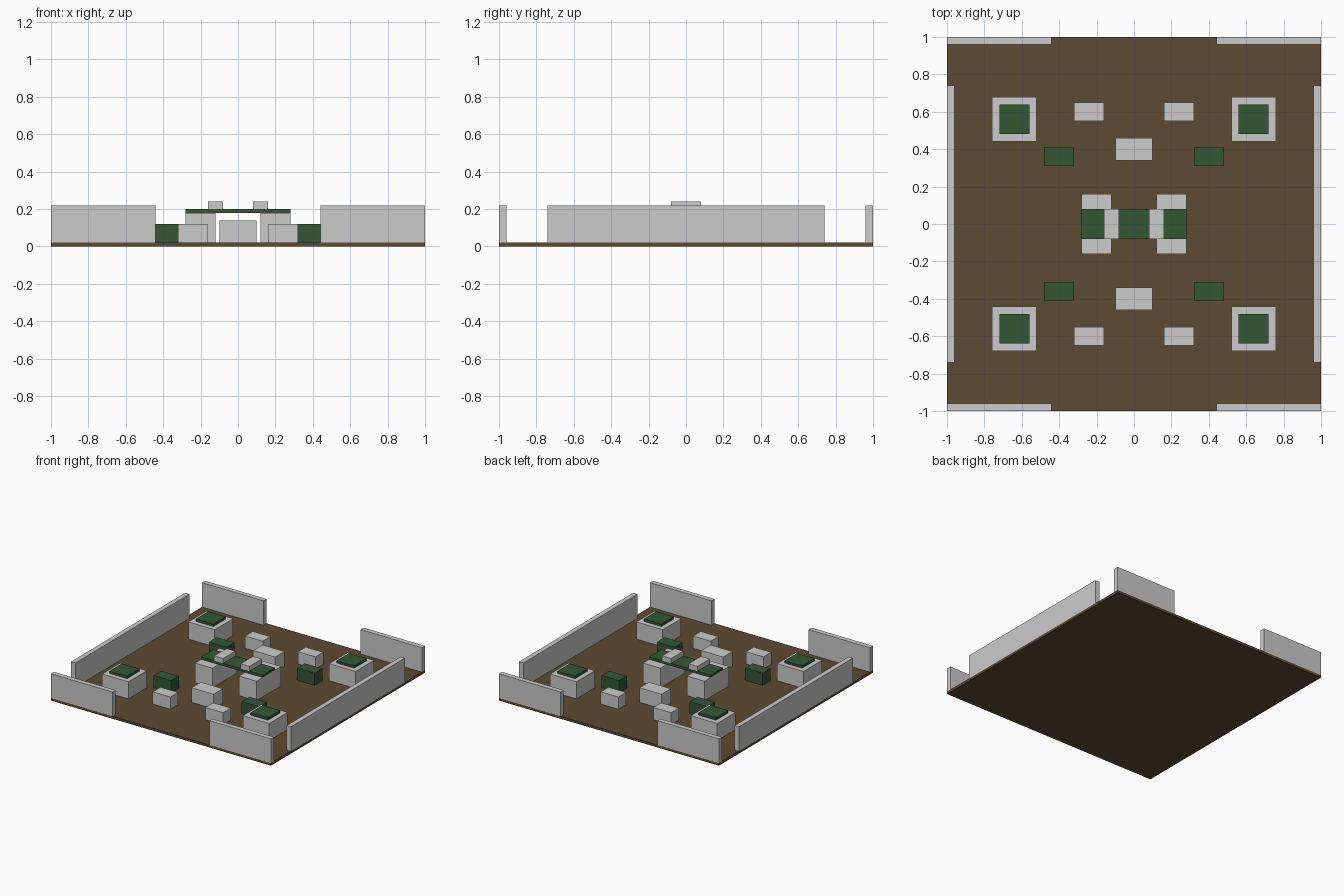
import bpy
import bmesh

if "Cube" in bpy.data.objects:
    bpy.data.objects.remove(bpy.data.objects["Cube"])


def material(name, rgb):
    m = bpy.data.materials.new(name)
    m.diffuse_color = (*rgb, 1.0)
    m.use_nodes = True
    m.node_tree.nodes["Principled BSDF"].inputs["Base Color"].default_value = m.diffuse_color
    return m


BROWN = material("earth_brown", (0.11, 0.068, 0.033))
GREY = material("concrete_grey", (0.60, 0.60, 0.60))
GREEN = material("dark_green", (0.033, 0.095, 0.037))


def box(name, x, y, z, mat):
    """Box from (min, max) ranges on each axis."""
    bm = bmesh.new()
    bmesh.ops.create_cube(bm, size=1.0)
    for v in bm.verts:
        v.co = [r[0] if c < 0 else r[1] for c, r in zip(v.co, (x, y, z))]
    bmesh.ops.recalc_face_normals(bm, faces=bm.faces)
    me = bpy.data.meshes.new(name)
    bm.to_mesh(me)
    bm.free()
    me.materials.append(mat)
    ob = bpy.data.objects.new(name, me)
    bpy.context.collection.objects.link(ob)
    return ob


def mirrored(name, x, y, z, mat, axes):
    """Box repeated across the x and/or y centre planes."""
    for sx in ((1, -1) if "x" in axes else (1,)):
        for sy in ((1, -1) if "y" in axes else (1,)):
            label = name
            if "x" in axes:
                label += "_right" if sx > 0 else "_left"
            if "y" in axes:
                label += "_back" if sy > 0 else "_front"
            box(label, sorted(sx * v for v in x), sorted(sy * v for v in y), z, mat)


F = 0.02  # floor top

# Floor slab
box("floor", (-1, 1), (-1, 1), (0, F), BROWN)

# Perimeter walls, leaving gate and corner openings
mirrored("end_wall", (0.44, 1.0), (0.96, 1.0), (F, 0.22), GREY, "xy")
mirrored("side_wall", (0.96, 1.0), (-0.74, 0.74), (F, 0.22), GREY, "x")

# Corner platforms with green tops
mirrored("corner_platform", (0.52, 0.76), (0.44, 0.68), (F, 0.16), GREY, "xy")
mirrored("platform_top", (0.56, 0.72), (0.48, 0.64), (0.16, 0.18), GREEN, "xy")

# Scattered cover blocks
mirrored("small_block", (0.16, 0.32), (0.55, 0.65), (F, 0.12), GREY, "xy")
mirrored("green_crate", (0.32, 0.48), (0.31, 0.41), (F, 0.12), GREEN, "xy")
mirrored("middle_block", (-0.10, 0.10), (0.34, 0.46), (F, 0.14), GREY, "y")

# Central bridge: two piers, green deck, two barriers
mirrored("bridge_pier", (0.12, 0.28), (-0.16, 0.16), (F, 0.18), GREY, "x")
box("bridge_deck", (-0.28, 0.28), (-0.08, 0.08), (0.18, 0.20), GREEN)
mirrored("deck_barrier", (0.08, 0.16), (-0.08, 0.08), (0.20, 0.24), GREY, "x")
